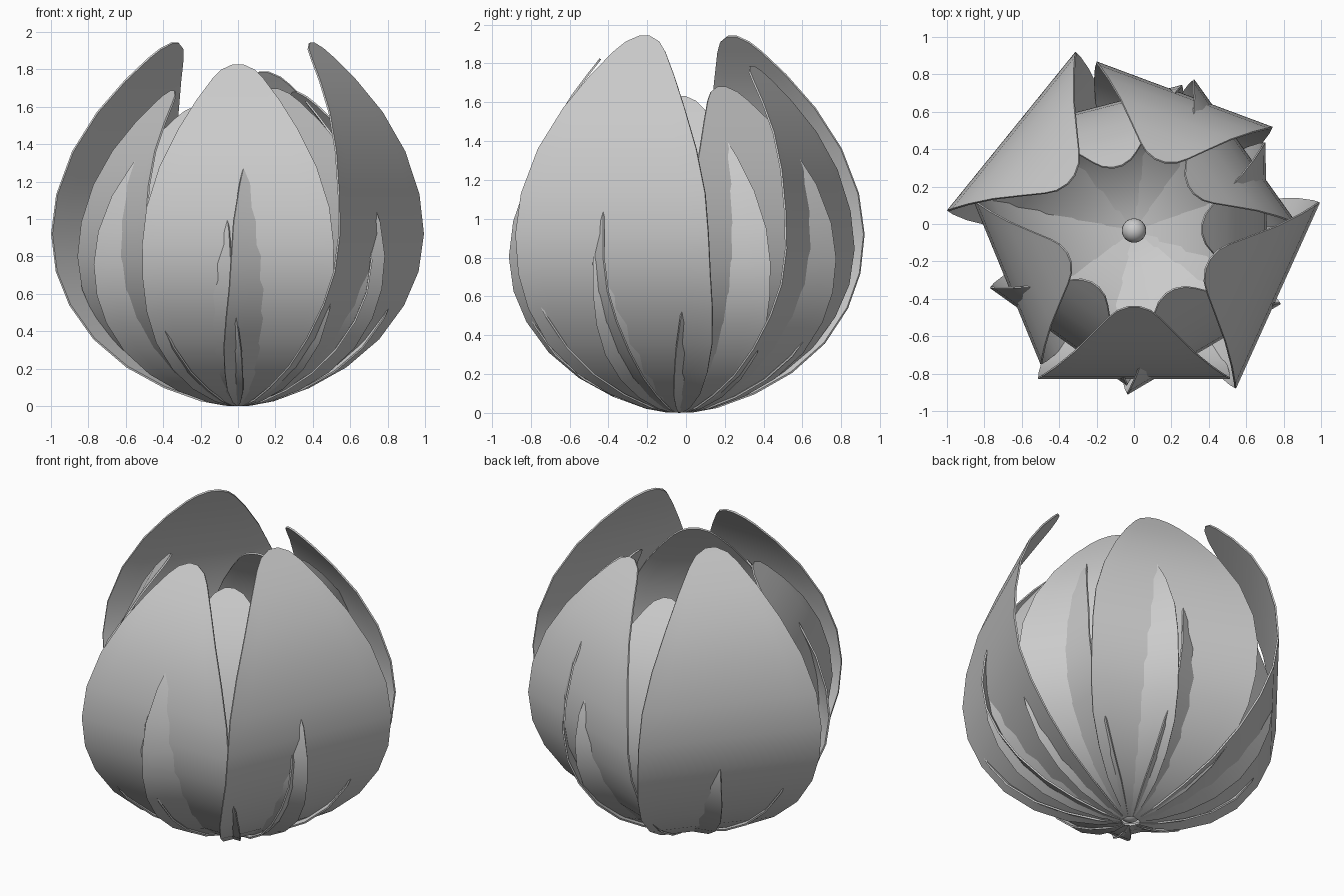
import bpy, bmesh, math

if "Cube" in bpy.data.objects:
    bpy.data.objects.remove(bpy.data.objects["Cube"])

# Petal profile: distance from axis, height, half width
PROFILE = [
    (0.055, 0.007, 0.045), (0.15, 0.03, 0.13), (0.30, 0.10, 0.255),
    (0.465, 0.21, 0.37), (0.615, 0.36, 0.465), (0.735, 0.54, 0.52),
    (0.81, 0.72, 0.542), (0.84, 0.92, 0.545), (0.825, 1.13, 0.52),
    (0.775, 1.36, 0.447), (0.69, 1.57, 0.342), (0.585, 1.74, 0.235),
    (0.495, 1.86, 0.145), (0.455, 1.91, 0.095), (0.432, 1.94, 0.03),
]
COLS = 8
CENTRE_Y = -0.035


def petal(name, degrees, scale):
    """Sheet curved along its height, flat across its width."""
    bm = bmesh.new()
    a = math.radians(degrees)
    c, s = math.cos(a), math.sin(a)
    rows = []
    for d, z, w in PROFILE:
        row = []
        for i in range(COLS + 1):
            t = (2 * i / COLS - 1) * w
            row.append(bm.verts.new(((d * c - t * s) * scale,
                                     (d * s + t * c) * scale + CENTRE_Y,
                                     z * scale)))
        rows.append(row)
    for lo, hi in zip(rows, rows[1:]):
        for i in range(COLS):
            bm.faces.new((lo[i], lo[i + 1], hi[i + 1], hi[i]))
    me = bpy.data.meshes.new(name)
    bm.to_mesh(me)
    bm.free()
    ob = bpy.data.objects.new(name, me)
    bpy.context.collection.objects.link(ob)
    mod = ob.modifiers.new("thickness", 'SOLIDIFY')
    mod.thickness = 0.01
    mod.offset = 0
    bpy.ops.object.select_all(action='DESELECT')
    ob.select_set(True)
    bpy.context.view_layer.objects.active = ob
    bpy.ops.object.modifier_apply(modifier=mod.name)
    bpy.ops.object.shade_smooth_by_angle(angle=math.radians(35))


# Outer ring of large petals
for n, (deg, size) in enumerate([(-24.3, 1.0), (141, 1.0), (-90, 0.94),
                                 (69.6, 0.92), (202.3, 0.868)]):
    petal(f"outer_petal_{n + 1}", deg, size)

# Inner petals filling the gaps
for n, (deg, size) in enumerate([(-59.4, 0.873), (35.5, 0.865), (1, 0.84),
                                 (234.5, 0.825), (104.5, 0.815)]):
    petal(f"inner_petal_{n + 1}", deg, size)

# Small bud at the base
bpy.ops.mesh.primitive_uv_sphere_add(segments=24, ring_count=12, radius=0.065,
                                     location=(0, CENTRE_Y, 0.065))
bpy.context.object.name = "flower_centre"
bpy.ops.object.shade_smooth_by_angle()
